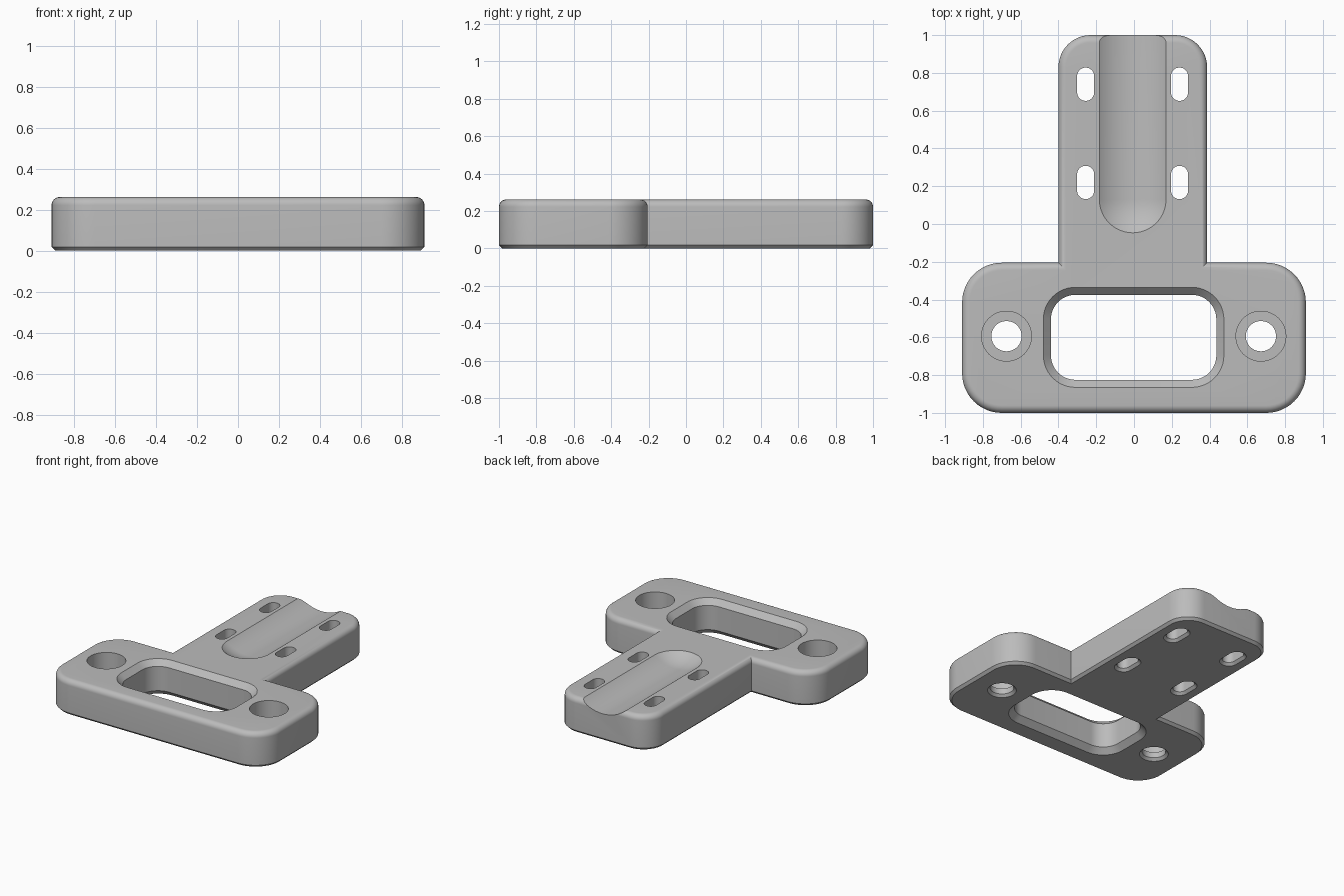
import bpy, bmesh
from math import sin, cos, pi, radians

if "Cube" in bpy.data.objects:
    bpy.data.objects.remove(bpy.data.objects["Cube"], do_unlink=True)

HEIGHT = 0.262
FILLET = 0.04
CHAMFER = 0.018

grey = bpy.data.materials.new("plain grey")
grey.use_nodes = True
colour = (0.5, 0.5, 0.5, 1)
grey.diffuse_color = colour
grey.node_tree.nodes["Principled BSDF"].inputs["Base Color"].default_value = colour


def loft(name, rings):
    """Closed solid skinned through rings of equal point count."""
    bm = bmesh.new()
    loops = [[bm.verts.new(p) for p in ring] for ring in rings]
    for a, b in zip(loops, loops[1:]):
        for i in range(len(a)):
            j = (i + 1) % len(a)
            bm.faces.new((a[i], a[j], b[j], b[i]))
    bm.faces.new(loops[0][::-1])
    bm.faces.new(loops[-1])
    bmesh.ops.recalc_face_normals(bm, faces=bm.faces)
    mesh = bpy.data.meshes.new(name)
    bm.to_mesh(mesh)
    bm.free()
    mesh.materials.append(grey)
    obj = bpy.data.objects.new(name, mesh)
    bpy.context.collection.objects.link(obj)
    return obj


def arc(x, y, r, quarter, steps=12):
    """Quarter circle, counter-clockwise from the given quarter turn."""
    angles = [(quarter + i / steps) * pi / 2 for i in range(steps + 1)]
    return [(x + r * cos(a), y + r * sin(a)) for a in angles]


def rounded_rect(x, y, w, h, r):
    """Rounded rectangle given by half width and half height."""
    pts = []
    for q, (sx, sy) in enumerate([(1, 1), (-1, 1), (-1, -1), (1, -1)]):
        pts += arc(x + sx * (w - r), y + sy * (h - r), r, q)
    return pts


def tee_outline(inset):
    """Outline of the wide foot and the stem, shrunk evenly by inset."""
    foot_x, foot_y, foot_r = 0.91, -0.205, 0.21
    left, right, stem_r = -0.4, 0.387, 0.17
    fx, fr, sr = foot_x - foot_r, foot_r - inset, stem_r - inset
    pts = arc(-fx, -1 + foot_r, fr, 2) + arc(fx, -1 + foot_r, fr, 3)
    pts += arc(fx, foot_y - foot_r, fr, 0) + [(right - inset, foot_y - inset)]
    pts += arc(right - stem_r, 1 - stem_r, sr, 0) + arc(left + stem_r, 1 - stem_r, sr, 1)
    pts += [(left + inset, foot_y - inset)] + arc(-fx, foot_y - foot_r, fr, 1)
    return pts


def at_height(points, z):
    return [(x, y, z) for x, y in points]


# Body: chamfered underneath, filleted on top
levels = [(CHAMFER, 0), (0, CHAMFER)]
for i in range(9):
    a = i / 8 * pi / 2
    levels.append((FILLET * (1 - cos(a)), HEIGHT - FILLET * (1 - sin(a))))
body = loft("bracket_body", [at_height(tee_outline(d), z) for d, z in levels])


def opening(name, x, y, w, h, r, steps):
    """Cutter through the plate; steps are (widening, height) pairs."""
    return loft(name, [at_height(rounded_rect(x, y, w + d, h + d, r + d), z)
                       for d, z in steps])


cutters = []

# Large window with chamfers on both rims
bevel, over = 0.04, 0.02
cutters.append(opening("window_cutter", -0.002, -0.6, 0.438, 0.225, 0.13, [
    (bevel + over, -over), (0, bevel), (0, HEIGHT - bevel), (bevel + over, HEIGHT + over)]))

# Counterbored screw holes
hole, bore, floor = 0.08, 0.132, 0.06
for x in (-0.675, 0.672):
    cutters.append(opening("screw_hole_cutter", x, -0.594, hole, hole, hole - 0.0005, [
        (CHAMFER + over, -over), (0, CHAMFER), (0, floor),
        (bore - hole, floor), (bore - hole, HEIGHT + over)]))

# Strap slots beside the groove
for x in (-0.256, 0.241):
    for y in (0.74, 0.22):
        cutters.append(opening("slot_cutter", x, y, 0.045, 0.088, 0.0445, [
            (CHAMFER + over, -over), (0, CHAMFER), (0, HEIGHT + over)]))

# Round-bottomed groove with a spherical end
radius, depth, start = 0.29, 0.06, 0.13
profile = [(radius * sin(i / 24 * pi / 2), start - radius * cos(i / 24 * pi / 2))
           for i in range(1, 25)] + [(radius, 1.2)]
turns = [2 * pi * i / 96 for i in range(96)]
cutters.append(loft("groove_cutter", [
    [(-0.007 + r * cos(a), y, HEIGHT + radius - depth + r * sin(a)) for a in turns]
    for r, y in profile]))

# Cut every opening, then remove the cutters
bpy.context.view_layer.objects.active = body
body.select_set(True)
for cutter in cutters:
    mod = body.modifiers.new("cut", "BOOLEAN")
    mod.operation = "DIFFERENCE"
    mod.solver = "EXACT"
    mod.object = cutter
    bpy.ops.object.modifier_apply(modifier=mod.name)
    bpy.data.objects.remove(cutter, do_unlink=True)

bpy.ops.object.shade_smooth_by_angle(angle=radians(28))
